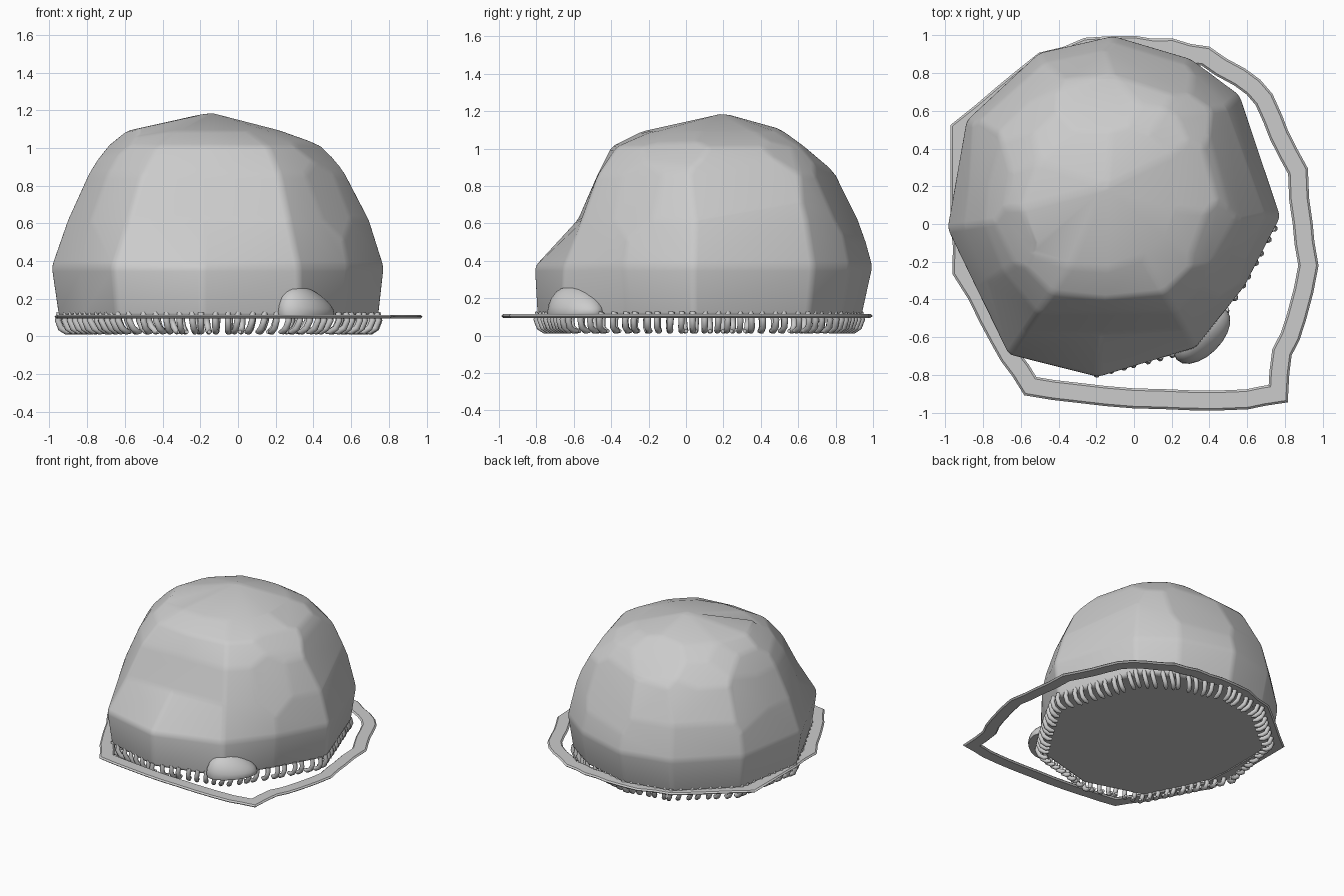
import bpy, bmesh, math, random
from mathutils import Vector

if "Cube" in bpy.data.objects:
    bpy.data.objects.remove(bpy.data.objects["Cube"])

random.seed(4)
CX, CY, N = -0.11, 0.10, 12
ANGLES = [math.radians(a) for a in (-4, 41, 62, 90, 116, 150, 188, 211, 235, 265, 300, 328)]


def finish(name, bm, angle=30):
    bmesh.ops.recalc_face_normals(bm, faces=bm.faces)
    me = bpy.data.meshes.new(name)
    bm.to_mesh(me)
    bm.free()
    ob = bpy.data.objects.new(name, me)
    bpy.context.collection.objects.link(ob)
    bpy.ops.object.select_all(action='DESELECT')
    ob.select_set(True)
    bpy.context.view_layer.objects.active = ob
    bpy.ops.object.shade_smooth_by_angle(angle=math.radians(angle))
    return ob


def bridge(bm, rings, closed=False):
    pairs = list(zip(rings, rings[1:]))
    if closed:
        pairs.append((rings[-1], rings[0]))
    for a, b in pairs:
        n = len(a)
        for i in range(n):
            bm.faces.new((a[i], a[(i + 1) % n], b[(i + 1) % n], b[i]))


def polar(r, ang, z):
    return Vector((CX + r * math.cos(ang), CY + r * math.sin(ang), z))


# Faceted dome: radius at each of the uneven corner angles, per height
levels = [
    (0.10, [.86, .85, .83, .84, .85, .86, .85, .82, .93, .90, .88, .78]),
    (0.37, [.89, .89, .88, .90, .90, .90, .89, .85, .97, .915, .87, .82]),
    (0.62, [.81, .83, .82, .83, .84, .85, .80, .78, .82, .68, .76, .77]),
    (0.86, [.70, .74, .72, .71, .74, .73, .69, .68, .70, .575, .66, .66]),
    (1.01, [.57, .60, .58, .56, .59, .60, .60, .58, .57, .50, .54, .54]),
    (1.09, [.34, .41, .43, .46, .45, .46, .51, .46, .40, .34, .32, .32]),
]
bm = bmesh.new()
rings = [[bm.verts.new(polar(r, a, z)) for r, a in zip(rs, ANGLES)] for z, rs in levels]
bridge(bm, rings)
bm.faces.new(rings[0])
apex = bm.verts.new((-0.15, 0.2, 1.19))
for i in range(N):
    bm.faces.new((rings[-1][i], rings[-1][(i + 1) % N], apex))

# Shave broad flat facets off the dome: (azimuth, elevation, depth)
facets = [(15, 28, .025), (75, 24, .025), (125, 28, .025), (170, 24, .02),
          (40, 50, .025), (95, 52, .025), (150, 52, .025), (200, 48, .025),
          (-22, 50, .025), (-35, 24, .025)]
for az, el, depth in facets:
    a, e = math.radians(az), math.radians(el)
    n = Vector((math.cos(a) * math.cos(e), math.sin(a) * math.cos(e), math.sin(e)))
    reach = max(v.co.dot(n) for v in bm.verts)
    cut = bmesh.ops.bisect_plane(bm, geom=bm.verts[:] + bm.edges[:] + bm.faces[:],
                                 plane_co=n * (reach - depth), plane_no=n, clear_outer=True)
    edges = [g for g in cut['geom_cut'] if isinstance(g, bmesh.types.BMEdge)]
    bmesh.ops.holes_fill(bm, edges=edges, sides=0)
bmesh.ops.remove_doubles(bm, verts=bm.verts, dist=0.05)
dome = finish("faceted_dome", bm, 50)
bev = dome.modifiers.new("soft_edges", 'BEVEL')
bev.width = 0.025
bev.segments = 3
bev.limit_method = 'ANGLE'
bev.angle_limit = math.radians(8)

# Small wedge-like lump at the front right of the dome base
bm = bmesh.new()
bmesh.ops.create_icosphere(bm, subdivisions=3, radius=1)
for v in bm.verts:
    x, y, z = v.co
    v.co = Vector((0.36 + x * 0.15 + y * 0.02, -0.59 + y * 0.14 + x * 0.06,
                   0.12 + max(z, -0.1) * (0.14 - 0.05 * x)))
finish("base_lump", bm, 40)

# Thin uneven rim lying flat around the dome
path = [(0, .945), (.2, .93), (.38, .89), (.56, .78), (.69, .66), (.77, .47), (.87, .28),
        (.895, 0), (.925, -.22), (.86, -.5), (.785, -.68), (.765, -.9), (.6, -.93),
        (.3, -.935), (0, -.925), (-.3, -.895), (-.55, -.86), (-.66, -.7), (-.77, -.5),
        (-.91, -.25), (-.92, 0), (-.92, .5), (-.69, .69), (-.48, .86), (-.25, .935)]
corners = [Vector(p) for p in path]
pts = []
for i, p in enumerate(corners):
    q = corners[(i + 1) % len(corners)]
    wob = 0.004 if p.y < -.85 else 0.01
    pts += [p, (p + q) / 2 + Vector((random.uniform(-wob, wob), random.uniform(-wob, wob)))]
section = [(.053, 0), (.042, .01), (-.042, .01), (-.053, 0), (-.042, -.01), (.042, -.01)]
bm = bmesh.new()
rings = []
for i, p in enumerate(pts):
    d0 = (p - pts[i - 1]).normalized()
    d1 = (pts[(i + 1) % len(pts)] - p).normalized()
    t = (d0 + d1).normalized()
    out = Vector((-t.y, t.x))          # path runs clockwise, so this points outward
    k = min(1 / max(t.dot(d1), 0.6), 1.4)
    rings.append([bm.verts.new((p.x + out.x * w * k, p.y + out.y * w * k, 0.105 + h))
                  for w, h in section])
bridge(bm, rings, closed=True)
finish("flat_rim", bm, 40)


# Fringe of small curved teeth spaced evenly along the dome's base edge
cu = bpy.data.curves.new("fringe_teeth", 'CURVE')
cu.dimensions = '3D'
cu.bevel_depth = 0.017
cu.bevel_resolution = 2
cu.use_fill_caps = True
base = [polar(r, a, 0) for r, a in zip(levels[0][1], ANGLES)]
for i in range(N):
    a, b = base[i], base[(i + 1) % N]
    count = max(1, round((b - a).length / 0.068))
    for k in range(count):
        p = a.lerp(b, (k + random.uniform(-.15, .15)) / count) - Vector((CX, CY, 0))
        ang = math.atan2(p.y, p.x)
        # teeth stick out further on the front right side
        r = p.length + (0.03 if -1.0 < ang < -0.1 else 0)
        slant = math.sin(ang * 2) * 0.03 + random.uniform(-.012, .012)
        shape = [(-.01, .125, 0), (.0, .085, .2), (-.015, .045, .6),
                 (-.045, .026, .9), (-.075, .024, 1)]
        sp = cu.splines.new('POLY')
        sp.points.add(len(shape) - 1)
        for pt, (dr, z, s) in zip(sp.points, shape):
            pt.co = (*polar(r + dr, ang + slant * s, z), 1)
        sp.points[-1].radius = 0.6
        sp.use_smooth = True
teeth = bpy.data.objects.new("fringe_teeth", cu)
bpy.context.collection.objects.link(teeth)
